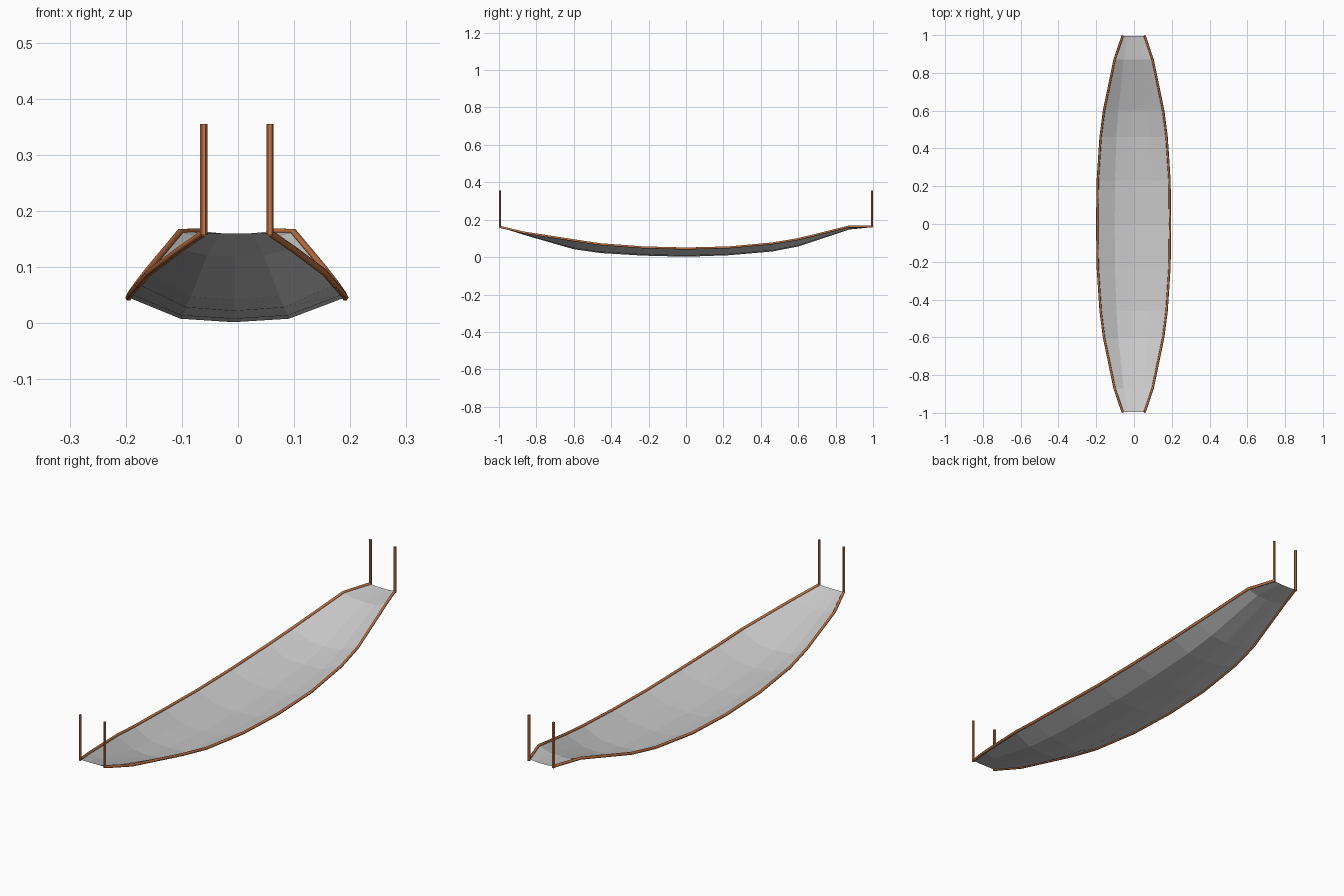
import bpy, math

if "Cube" in bpy.data.objects:
    bpy.data.objects.remove(bpy.data.objects["Cube"])

CX = -0.002
# stations along the hammock: y, half width, edge height, middle height
STATIONS = [
    (-0.994, 0.059, 0.161, 0.160), (-0.87, 0.101, 0.132, 0.120),
    (-0.60, 0.157, 0.090, 0.042), (-0.46, 0.175, 0.069, 0.022),
    (-0.23, 0.190, 0.052, 0.008), (0.0, 0.193, 0.046, 0.002),
    (0.23, 0.190, 0.052, 0.010), (0.46, 0.175, 0.073, 0.030),
    (0.60, 0.157, 0.096, 0.057), (0.87, 0.101, 0.163, 0.147),
    (0.994, 0.059, 0.164, 0.160),
]
# cross-section: fraction of half width, fraction of sag
SECTION = [(-1, 0), (-0.52, 0.86), (-0.03, 1), (0.48, 0.86), (1, 0)]

rope_mat = bpy.data.materials.new("rope_orange")
rope_mat.diffuse_color = (0.56, 0.18, 0.06, 1)
rope_mat.use_nodes = True
rope_mat.node_tree.nodes["Principled BSDF"].inputs["Base Color"].default_value = rope_mat.diffuse_color

# fabric bed
verts = [(CX + w * u, y, top + (low - top) * s)
         for y, w, top, low in STATIONS for u, s in SECTION]
n = len(SECTION)
faces = [(r * n + c, r * n + c + 1, (r + 1) * n + c + 1, (r + 1) * n + c)
         for r in range(len(STATIONS) - 1) for c in range(n - 1)]
me = bpy.data.meshes.new("fabric_bed")
me.from_pydata(verts, [], faces)
bpy.context.collection.objects.link(bpy.data.objects.new("fabric_bed", me))


def edge_rope(name, points, radius):
    cu = bpy.data.curves.new(name, 'CURVE')
    cu.dimensions = '3D'
    cu.bevel_depth = radius
    cu.bevel_resolution = 1
    cu.use_fill_caps = True
    sp = cu.splines.new('POLY')
    sp.points.add(len(points) - 1)
    for p, co in zip(sp.points, points):
        p.co = (*co, 1)
    ob = bpy.data.objects.new(name, cu)
    bpy.context.collection.objects.link(ob)
    bpy.ops.object.select_all(action='DESELECT')
    ob.select_set(True)
    bpy.context.view_layer.objects.active = ob
    bpy.ops.object.convert(target='MESH')
    ob.data.materials.clear()
    ob.data.materials.append(rope_mat)


for side, sx in (("left", -1), ("right", 1)):
    # rope along the fabric edge
    edge_rope(side + "_edge_rope",
              [(CX + sx * w, y, top) for y, w, top, _ in STATIONS], 0.006)
    # hanging ropes at both ends
    for end, sy in (("front", -1), ("back", 1)):
        bpy.ops.mesh.primitive_cylinder_add(
            vertices=6, radius=0.0063, depth=0.197,
            location=(CX + sx * 0.059, sy * 0.9945, 0.2565),
            rotation=(0, 0, math.radians(30)))
        ob = bpy.context.object
        ob.name = f"{end}_{side}_hanging_rope"
        ob.data.materials.append(rope_mat)
